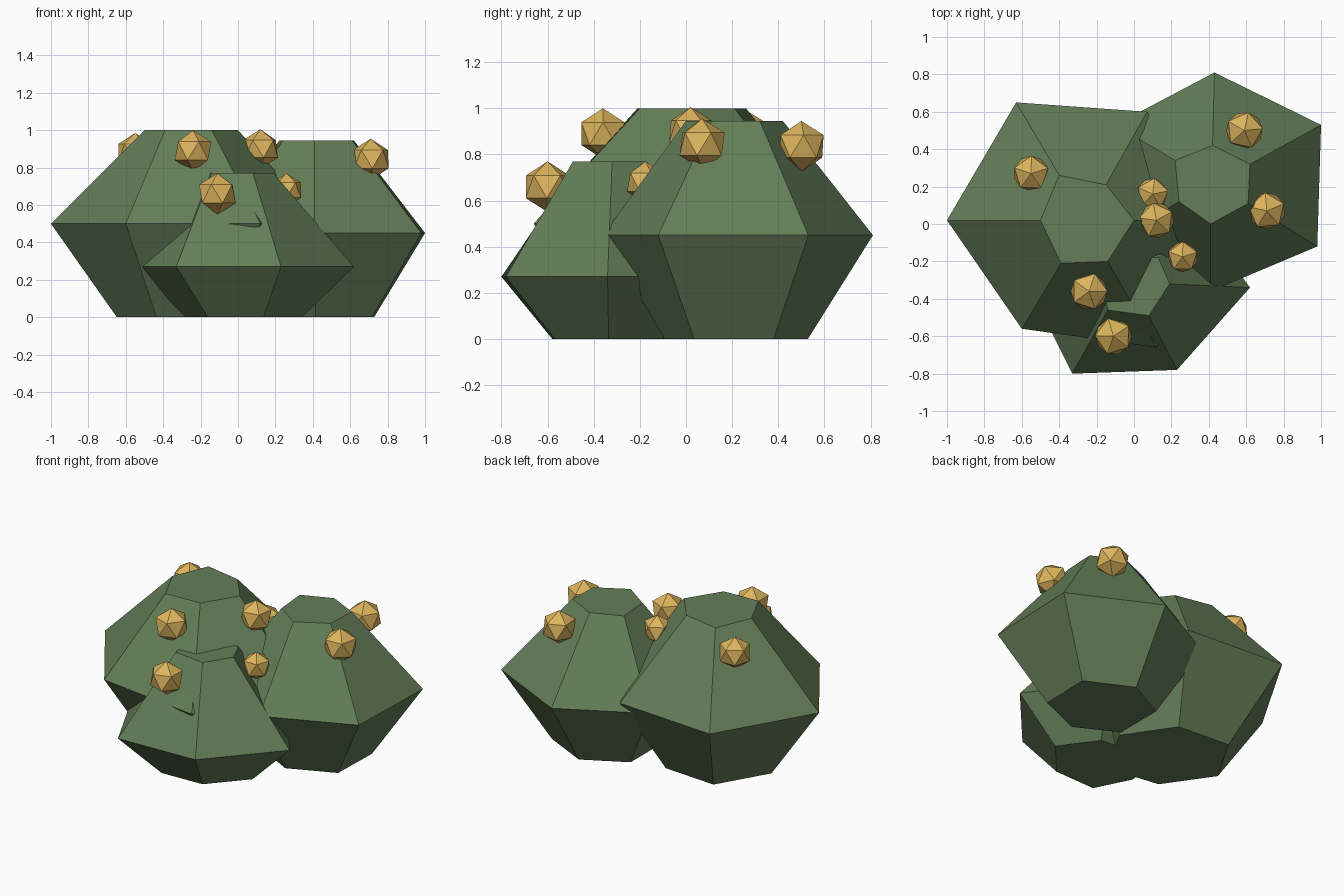
import bpy
import bmesh
from mathutils import Euler, Vector

cube = bpy.data.objects.get("Cube")
if cube:
    bpy.data.objects.remove(cube)


def make_material(name, color):
    mat = bpy.data.materials.new(name)
    mat.use_nodes = True
    mat.diffuse_color = color
    mat.node_tree.nodes["Principled BSDF"].inputs["Base Color"].default_value = color
    return mat


green = make_material("leaf green", (0.127, 0.21, 0.098, 1))
gold = make_material("blossom gold", (0.72, 0.46, 0.11, 1))


def finish(bm, name, mat):
    bmesh.ops.recalc_face_normals(bm, faces=bm.faces)
    mesh = bpy.data.meshes.new(name)
    bm.to_mesh(mesh)
    bm.free()
    mesh.materials.append(mat)
    obj = bpy.data.objects.new(name, mesh)
    bpy.context.collection.objects.link(obj)
    return obj


def bush(name, center, waist_z, top_z, waist, crown):
    """Six-sided faceted mound: shrunken base, wide waist, flat crown."""
    bm = bmesh.new()
    mid = Vector(center)
    base = [mid + (Vector(p) - mid) * 0.53 for p in waist]
    rings = [[bm.verts.new((p[0], p[1], z)) for p in ring]
             for ring, z in ((base, 0), (waist, waist_z), (crown, top_z))]
    for low, high in zip(rings, rings[1:]):
        for i in range(len(low)):
            j = (i + 1) % len(low)
            bm.faces.new((low[i], low[j], high[j], high[i]))
    bm.faces.new(rings[0])
    bm.faces.new(rings[-1])
    return finish(bm, name, green)


# Three overlapping bushes, rings listed clockwise from the -x corner
bush("tall_bush", (-0.25, 0.02), 0.5, 1.0,
     [(-1, 0.02), (-0.63, 0.65), (0.07, 0.6), (0.46, 0.02), (0.12, -0.66), (-0.6, -0.56)],
     [(-0.5, 0.02), (-0.4, 0.26), (-0.15, 0.21), (0, 0.02), (-0.14, -0.2), (-0.39, -0.21)])
bush("side_bush", (0.42, 0.21), 0.45, 0.945,
     [(-0.1, -0.09), (-0.1, 0.53), (0.43, 0.81), (1, 0.53), (0.98, -0.12), (0.41, -0.36)],
     [(0.24, 0.12), (0.22, 0.34), (0.42, 0.42), (0.62, 0.32), (0.61, 0.11), (0.41, 0)])
bush("front_bush", (0.03, -0.33), 0.27, 0.77,
     [(-0.55, -0.36), (-0.25, 0.15), (0.3, 0.1), (0.62, -0.34), (0.23, -0.78), (-0.33, -0.8)],
     [(-0.16, -0.34), (-0.08, -0.17), (0.13, -0.18), (0.19, -0.32), (0.08, -0.49), (-0.14, -0.46)])

# Faceted blossoms: position, radius, turn
blossoms = [
    ((-0.55, 0.27, 0.88), 0.105, 0.3),
    ((-0.24, -0.36, 0.89), 0.11, 0.0),
    ((0.12, 0.02, 0.9), 0.105, 0.5),
    ((0.1, 0.16, 0.82), 0.095, 0.2),
    ((0.59, 0.5, 0.835), 0.11, 0.1),
    ((0.71, 0.07, 0.845), 0.11, 0.4),
    ((-0.11, -0.6, 0.66), 0.11, 0.6),
    ((0.26, -0.175, 0.68), 0.09, 0.3),
]
for i, (place, radius, turn) in enumerate(blossoms, 1):
    bm = bmesh.new()
    bmesh.ops.create_icosphere(bm, subdivisions=1, radius=radius)
    obj = finish(bm, f"blossom_{i}", gold)
    obj.location = place
    obj.rotation_euler = Euler((0, 0, turn))
